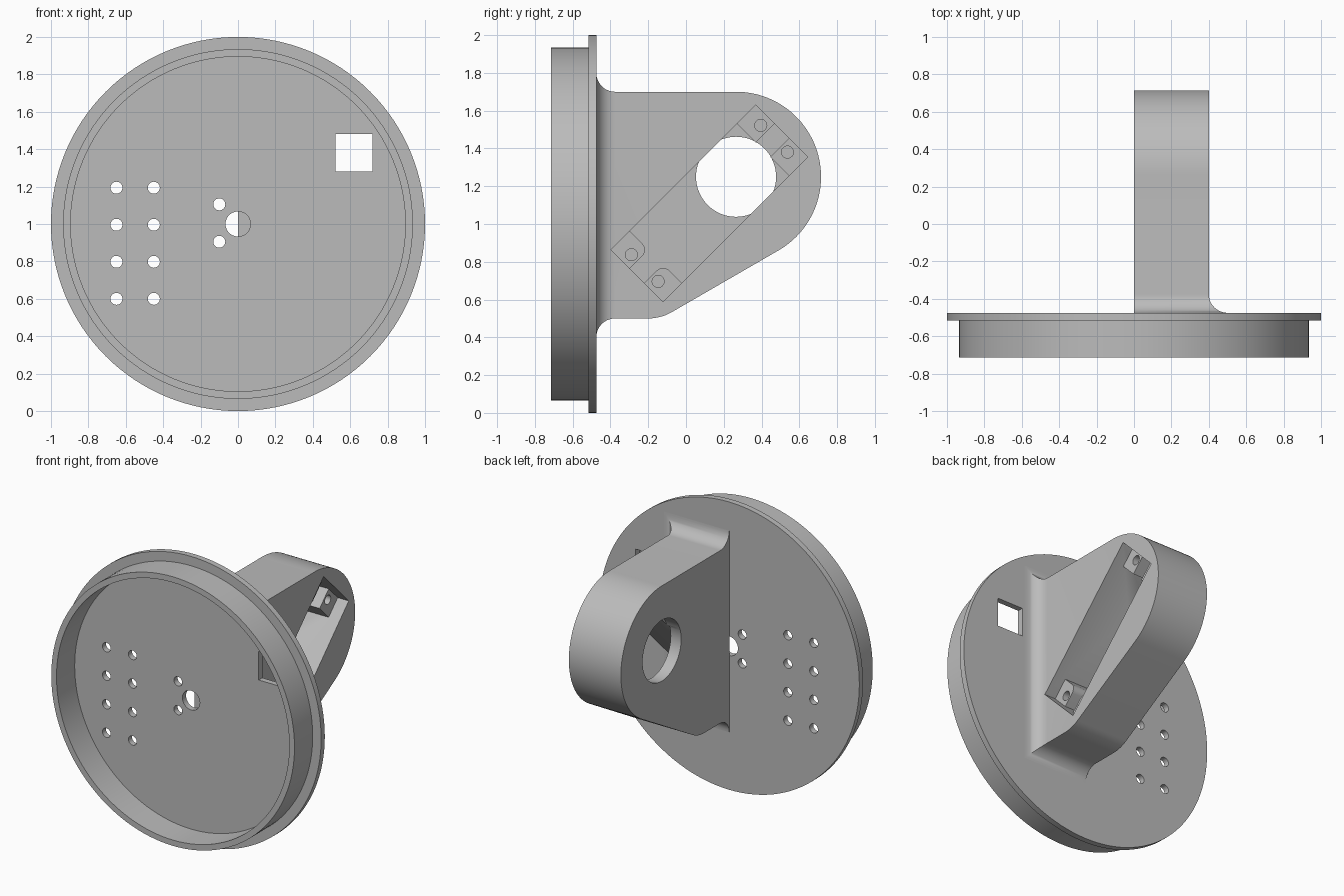
import bpy, bmesh
from math import sin, cos, pi, sqrt, radians

cube = bpy.data.objects.get("Cube")
if cube:
    bpy.data.objects.remove(cube, do_unlink=True)

grey = bpy.data.materials.new("plain grey")
grey.use_nodes = True
COLOR = (0.5, 0.5, 0.5, 1)
grey.diffuse_color = COLOR
grey.node_tree.nodes["Principled BSDF"].inputs["Base Color"].default_value = COLOR


def arc(cx, cy, r, a0, a1, n):
    """Points on an arc, angles in degrees, both ends included."""
    angles = [radians(a0 + (a1 - a0) * i / n) for i in range(n + 1)]
    return [(cx + r * cos(a), cy + r * sin(a)) for a in angles]


def circle(cx, cy, r, n=32):
    return arc(cx, cy, r, 0, 360, n)[:-1]


def rect(p0, p1, q0, q1):
    return [(p0, q0), (p1, q0), (p1, q1), (p0, q1)]


def prism(bm, pts, d0, d1, axis):
    """Extrude a closed outline along X (points are y, z) or Y (points are x, z)."""
    def place(p, d):
        return (d, p[0], p[1]) if axis == "X" else (p[0], d, p[1])
    a, b = ([bm.verts.new(place(p, d)) for p in pts] for d in (d0, d1))
    bm.faces.new(a)
    bm.faces.new(b[::-1])
    for i in range(len(pts)):
        j = (i + 1) % len(pts)
        bm.faces.new((a[i], b[i], b[j], a[j]))


def finish(name, bm):
    bmesh.ops.recalc_face_normals(bm, faces=bm.faces[:])
    mesh = bpy.data.meshes.new(name)
    bm.to_mesh(mesh)
    bm.free()
    mesh.materials.append(grey)
    obj = bpy.data.objects.new(name, mesh)
    bpy.context.collection.objects.link(obj)
    return obj


def activate(obj):
    bpy.ops.object.select_all(action="DESELECT")
    obj.select_set(True)
    bpy.context.view_layer.objects.active = obj


def cut(obj, bm):
    """Subtract the solids in bm, then drop the cutter."""
    cutter = finish("cutter", bm)
    cutter.hide_render = True
    mod = obj.modifiers.new("cut", "BOOLEAN")
    mod.operation, mod.solver, mod.object = "DIFFERENCE", "EXACT", cutter
    activate(obj)
    bpy.ops.object.modifier_apply(modifier=mod.name)
    bpy.data.objects.remove(cutter, do_unlink=True)


def smooth(obj):
    activate(obj)
    bpy.ops.object.shade_smooth_by_angle(angle=radians(30))


# Round cap: flange with a hollow collar, turned about the y axis
FRONT, STEP, BACK = -0.715, -0.515, -0.475
section = [(0, STEP), (0.895, STEP), (0.895, FRONT), (0.935, FRONT),
           (0.935, STEP), (1, STEP), (1, BACK), (0, BACK)]
bm = bmesh.new()
verts = [bm.verts.new((r, y, 1)) for r, y in section]
edges = [bm.edges.new(pair) for pair in zip(verts, verts[1:])]
bmesh.ops.spin(bm, geom=verts + edges, cent=(0, 0, 1), axis=(0, 1, 0),
               angle=2 * pi, steps=128)
bmesh.ops.remove_doubles(bm, verts=bm.verts[:], dist=1e-4)
bmesh.ops.dissolve_degenerate(bm, edges=bm.edges[:], dist=1e-5)
cap = finish("round_cap", bm)

# Holes through the cap: screw grid, centre pair, shaft hole, square window
holes = [(x, 0.6 + 0.198 * i) for x in (-0.65, -0.45) for i in range(4)]
holes += [(-0.1, 0.905), (-0.1, 1.105)]
bm = bmesh.new()
for x, z in holes:
    prism(bm, circle(x, z, 0.032), -0.6, -0.4, "Y")
prism(bm, circle(0, 1, 0.067), -0.6, -0.4, "Y")
prism(bm, rect(0.52, 0.72, 1.28, 1.48), -0.6, -0.4, "Y")
cut(cap, bm)
smooth(cap)

# Arm: side outline swept across x, with a flared foot on three sides
WIDTH, FILLET = 0.4, 0.1
foot_y = BACK + FILLET
eye_y, eye_z, eye_r = 0.265, 1.25, 0.45
outline = [(foot_y, 1.7)]
outline += arc(eye_y, eye_z, eye_r, 90, -60, 48)
outline += arc(-0.2, 0.75, 0.25, -60, -90, 10)
outline += [(foot_y, 0.5)]
bm = bmesh.new()
inner, outer = ([bm.verts.new((x, y, z)) for y, z in outline] for x in (0, WIDTH))
bm.faces.new(inner)
bm.faces.new(outer[::-1])
for i in range(len(outline) - 1):
    bm.faces.new((inner[i], outer[i], outer[i + 1], inner[i + 1]))
ring = [inner[0], outer[0], outer[-1], inner[-1]]
for i in range(1, 13):
    a = pi / 2 * i / 12
    grow, y = FILLET * (1 - cos(a)), foot_y - FILLET * sin(a)
    loop = [bm.verts.new((x, y, z)) for x, z in
            ((0, 1.7 + grow), (WIDTH + grow, 1.7 + grow),
             (WIDTH + grow, 0.5 - grow), (0, 0.5 - grow))]
    for k in range(4):
        m = (k + 1) % 4
        bm.faces.new((ring[k], ring[m], loop[m], loop[k]))
    ring = loop
bm.faces.new(ring)
arm = finish("arm", bm)


def tilt(pts):
    """Turn slot coordinates (along, across) into y, z at 45 degrees."""
    return [((u - v) / sqrt(2), (u + v) / sqrt(2)) for u, v in pts]


# Slanted pocket in the arm and the round opening in its floor
U0, U1, V0, V1 = 0.33, 1.414, 0.502, 0.891
FLOOR, POST_TOP, POST = 0.08, 0.315, 0.14
bm = bmesh.new()
prism(bm, tilt(rect(U0, U1, V0, V1)), FLOOR, 0.7, "X")
cut(arm, bm)
bm = bmesh.new()
prism(bm, circle(eye_y, eye_z, 0.212, 64), -0.1, FLOOR + 0.02, "X")
cut(arm, bm)
smooth(arm)

# Four screw posts in the pocket corners, the lower ones with a rounded corner
mid = (V0 + V1) / 2
for end in ("lower", "upper"):
    for side, s in (("front", 1), ("back", -1)):
        start, d = (U0, 1) if end == "lower" else (U1, -1)
        wall = mid + s * (V1 - V0) / 2
        corner = [(POST, POST)]
        if end == "lower":
            corner = arc(POST - 0.045, POST - 0.045, 0.045, 0, 90, 8)
        shape = [(0, 0), (POST, 0)] + corner + [(0, POST)]
        pts = tilt([(start + d * a, wall - s * b) for a, b in shape])
        bm = bmesh.new()
        prism(bm, pts, FLOOR, POST_TOP, "X")
        post = finish(f"{end}_{side}_screw_post", bm)
        y, z = tilt([(start + d * 0.058, mid + s * 0.1)])[0]
        bm = bmesh.new()
        prism(bm, circle(y, z, 0.032, 24), POST_TOP - 0.12, POST_TOP + 0.1, "X")
        cut(post, bm)
        smooth(post)
